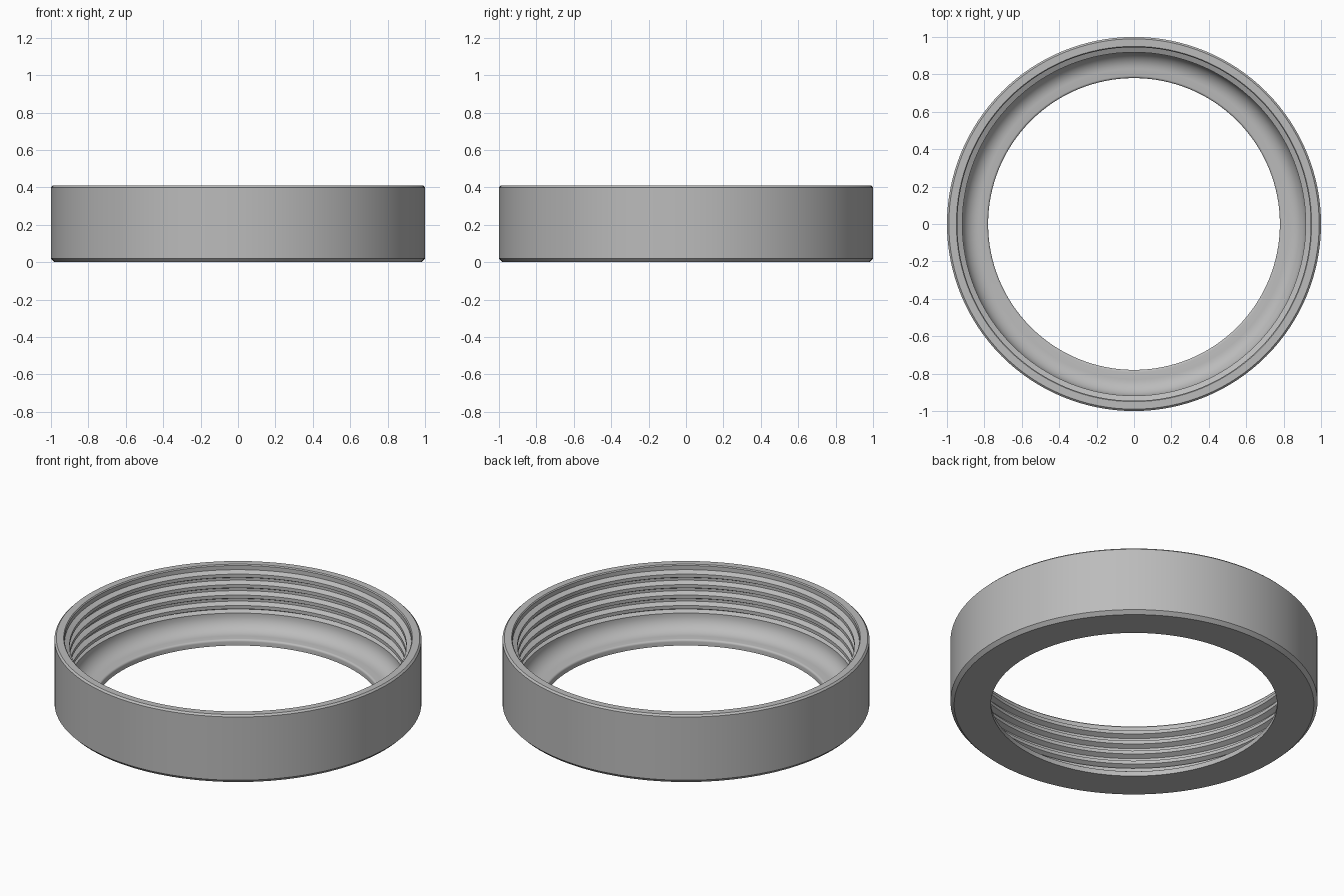
import bpy, bmesh, math

cube = bpy.data.objects.get("Cube")
if cube:
    bpy.data.objects.remove(cube)

SEGMENTS = 128
HEIGHT = 0.41
ROOT, CREST = 0.945, 0.918      # thread radii
PITCH, THREADS = 0.063, 4

# Plain grey finish
grey = bpy.data.materials.new("plain_grey")
grey.use_nodes = True
colour = (0.5, 0.5, 0.5, 1)
grey.diffuse_color = colour
grey.node_tree.nodes["Principled BSDF"].inputs["Base Color"].default_value = colour

# Outside: base, chamfered foot, wall and softened top rim
profile = [(0.78, 0), (0.98, 0), (1, 0.02), (1, HEIGHT - 0.01),
           (0.99, HEIGHT), (0.95, HEIGHT), (ROOT, HEIGHT - 0.006)]

# Inside: evenly spaced thread ridges from the top down
for i in range(THREADS):
    z = 0.355 - i * PITCH
    profile += [(ROOT, z + 0.024), (CREST, z + 0.01),
                (CREST, z - 0.01), (ROOT, z - 0.024)]

# Rounded corner between wall and floor, then the lip of the opening
profile.append((0.92, 0.13))
for i in range(9):
    a = math.pi / 2 * i / 8
    profile.append((0.83 + 0.09 * math.cos(a), 0.125 - 0.09 * math.sin(a)))
for i in range(5):
    a = math.pi / 2 * i / 4
    profile.append((0.792 - 0.012 * math.sin(a), 0.023 + 0.012 * math.cos(a)))


def lathe(name, points):
    """Revolve a closed radius/height profile around z."""
    bm = bmesh.new()
    rings = []
    for s in range(SEGMENTS):
        a = 2 * math.pi * s / SEGMENTS
        rings.append([bm.verts.new((r * math.cos(a), r * math.sin(a), z))
                      for r, z in points])
    n = len(points)
    for s in range(SEGMENTS):
        here, there = rings[s], rings[(s + 1) % SEGMENTS]
        for k in range(n):
            j = (k + 1) % n
            bm.faces.new((here[k], there[k], there[j], here[j]))
    bmesh.ops.recalc_face_normals(bm, faces=bm.faces)
    mesh = bpy.data.meshes.new(name)
    bm.to_mesh(mesh)
    bm.free()
    obj = bpy.data.objects.new(name, mesh)
    bpy.context.collection.objects.link(obj)
    return obj


ring = lathe("threaded_ring", profile)
ring.data.materials.append(grey)
bpy.ops.object.select_all(action="DESELECT")
ring.select_set(True)
bpy.context.view_layer.objects.active = ring
bpy.ops.object.shade_smooth_by_angle(angle=math.radians(25))
